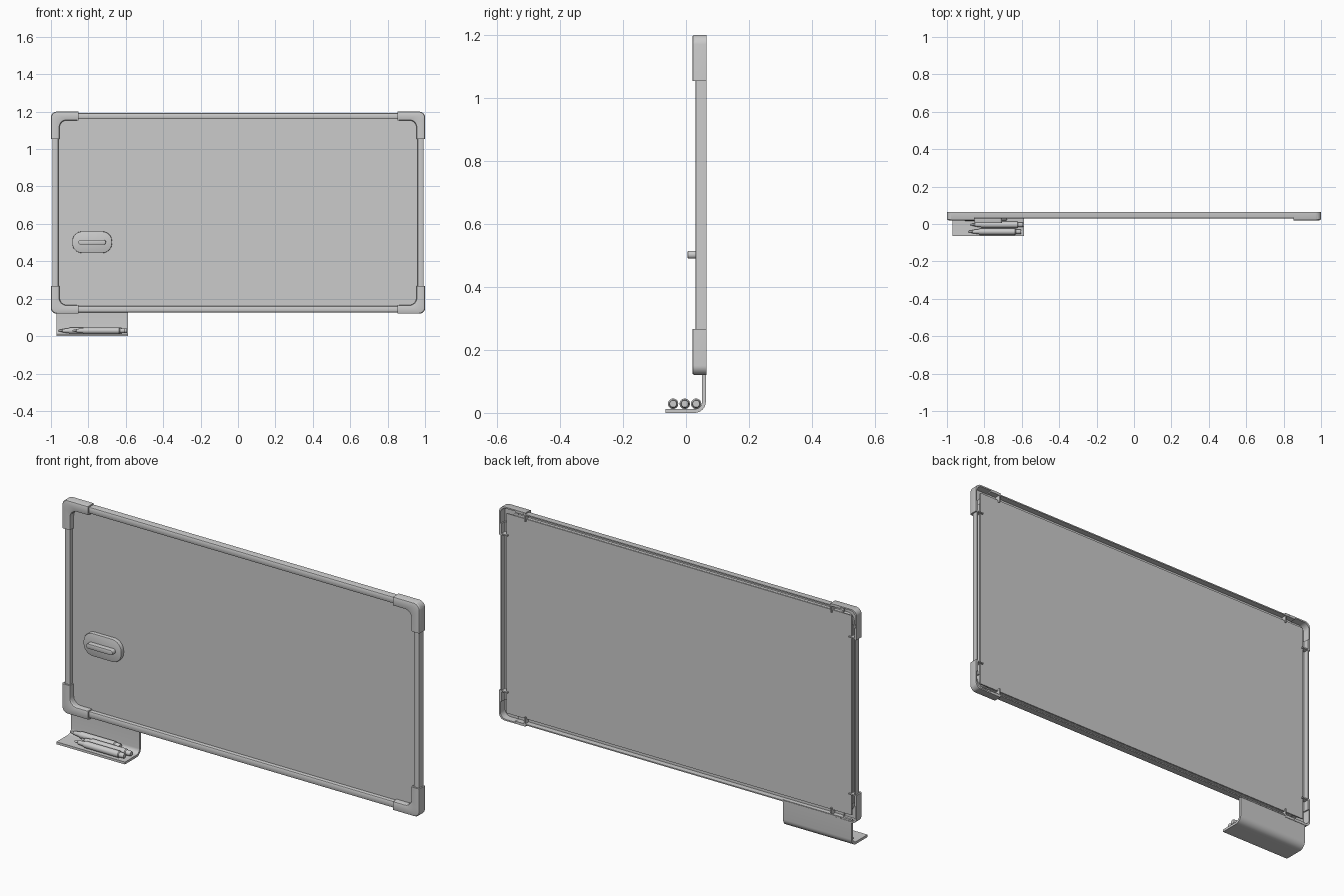
import bpy, bmesh, math

if "Cube" in bpy.data.objects:
    bpy.data.objects.remove(bpy.data.objects["Cube"])

CZ, HW, HH = 0.66, 1.0, 0.54        # board centre height, half width, half height
BACK, PANEL = 0.065, 0.05           # back plane and panel front plane


def finish(bm, name, smooth=True):
    bmesh.ops.recalc_face_normals(bm, faces=bm.faces)
    me = bpy.data.meshes.new(name)
    bm.to_mesh(me)
    bm.free()
    ob = bpy.data.objects.new(name, me)
    bpy.context.collection.objects.link(ob)
    if smooth:
        bpy.ops.object.select_all(action='DESELECT')
        ob.select_set(True)
        bpy.context.view_layer.objects.active = ob
        bpy.ops.object.shade_smooth_by_angle(angle=math.radians(30))
    return ob


def skin(bm, rings, closed=True):
    """Bridge equal-length closed rings of points, capping both ends."""
    vr = [[bm.verts.new(p) for p in r] for r in rings]
    n = len(vr[0])
    for a, b in zip(vr, vr[1:]):
        for i in range(n):
            bm.faces.new((a[i], a[(i + 1) % n], b[(i + 1) % n], b[i]))
    bm.faces.new(vr[0])
    bm.faces.new(vr[-1])


def box(bm, lo, hi):
    skin(bm, [[(x, lo[1], lo[2]), (x, hi[1], lo[2]), (x, hi[1], hi[2]), (x, lo[1], hi[2])]
              for x in (lo[0], hi[0])])


def arc(cx, cz, r, a0, a1, n=8):
    return [(cx + r * math.cos(math.radians(a0 + (a1 - a0) * i / n)),
             cz + r * math.sin(math.radians(a0 + (a1 - a0) * i / n))) for i in range(n + 1)]


def channel(front, wall):
    """Open-backed channel section: (fraction from outer to inner edge, y)."""
    return [(0, BACK), (0, front + .007), (.05, front + .002), (.16, front), (.84, front),
            (.95, front + .002), (1, front + .007), (1, PANEL + .001), (1 - wall, PANEL + .001),
            (1 - wall, front + .007), (wall, front + .007), (wall, BACK)]


def channel_sweep(bm, outer, inner, section):
    skin(bm, [[(o[0] * (1 - u) + i[0] * u, y, o[1] * (1 - u) + i[1] * u) for u, y in section]
              for o, i in zip(outer, inner)])


# writing panel
bm = bmesh.new()
box(bm, (-.965, PANEL, CZ - .505), (.965, PANEL + .006, CZ + .505))
finish(bm, "panel", False)

# frame rails
sec = channel(.03, .18)
for s, nm in ((1, "top"), (-1, "bottom")):
    bm = bmesh.new()
    o, i = CZ + s * (HH - .007), CZ + s * (HH - .04)
    channel_sweep(bm, [(-.91, o), (.91, o)], [(-.91, i), (.91, i)], sec)
    finish(bm, nm + "_rail")
for s, nm in ((1, "right"), (-1, "left")):
    bm = bmesh.new()
    o, i = s * (HW - .007), s * (HW - .04)
    zs = (CZ - HH + .09, CZ + HH - .09)
    channel_sweep(bm, [(o, z) for z in zs], [(i, z) for z in zs], sec)
    finish(bm, nm + "_rail")

# corner caps with end walls
ARM, W = .147, .046
for sx, nx in ((1, "right"), (-1, "left")):
    for sz, nz in ((1, "top"), (-1, "bottom")):
        outer = [(HW, HH - ARM)] + arc(HW - .03, HH - .03, .03, 0, 90) + [(HW - ARM, HH)]
        inner = [(HW - W, HH - ARM)] + arc(HW - W - .04, HH - W - .04, .04, 0, 90) + [(HW - ARM, HH - W)]
        place = lambda pts: [(sx * x, CZ + sz * z) for x, z in pts]
        bm = bmesh.new()
        channel_sweep(bm, place(outer), place(inner), channel(.02, .15))
        for x0, x1, z0, z1 in ((HW - W, HW - .004, HH - ARM + .001, HH - ARM + .007),
                               (HW - ARM + .001, HW - ARM + .007, HH - W, HH - .004)):
            (ax, az), (bx, bz) = place([(x0, z0), (x1, z1)])
            box(bm, (ax, .025, az), (bx, BACK - .001, bz))
        finish(bm, f"{nz}_{nx}_corner")


# eraser pad and grip
def rounded_block(name, cx, cz, w, h, r, y0, y1, bev):
    def ring(y, d):
        x, z, q = w / 2 - r, h / 2 - r, r - d
        pts = (arc(cx + x, cz + z, q, 0, 90) + arc(cx - x, cz + z, q, 90, 180) +
               arc(cx - x, cz - z, q, 180, 270) + arc(cx + x, cz - z, q, 270, 360))
        return [(a, y, b) for a, b in pts]
    bm = bmesh.new()
    skin(bm, [ring(y1, 0), ring(y0 + bev, 0), ring(y0 + bev * .3, bev * .3), ring(y0, bev)])
    finish(bm, name)


rounded_block("eraser_pad", -.78, .502, .212, .115, .052, .03, PANEL, .003)
rounded_block("eraser_grip", -.78, .502, .148, .025, .012, .005, .032, .003)

# marker tray: bent sheet
T, R = .012, .036
cy, cz = .063 - R, R
prof = ([(-.065, 0)] + arc(cy, cz, R, -90, 0) + [(.063, .135), (.063 - T, .135)] +
        arc(cy, cz, R - T, 0, -90) + [(-.065, T)])
bm = bmesh.new()
skin(bm, [[(x, y, z) for y, z in prof] for x in (-.97, -.587)])
finish(bm, "tray")

# markers: lathed along x
MARKER = [(0, .003), (.003, .005), (.018, .006), (.022, .0095), (.054, .0125), (.06, .0165),
          (.25, .0165), (.254, .013), (.277, .0125), (.28, .011)]
for k, (x, y) in enumerate(((-.885, -.041), (-.873, -.004), (-.96, .032))):
    bm = bmesh.new()
    skin(bm, [[(x + t, y + r * math.cos(a), .029 + r * math.sin(a))
               for a in (math.tau * j / 24 for j in range(24))] for t, r in MARKER])
    finish(bm, f"marker_{k + 1}")
